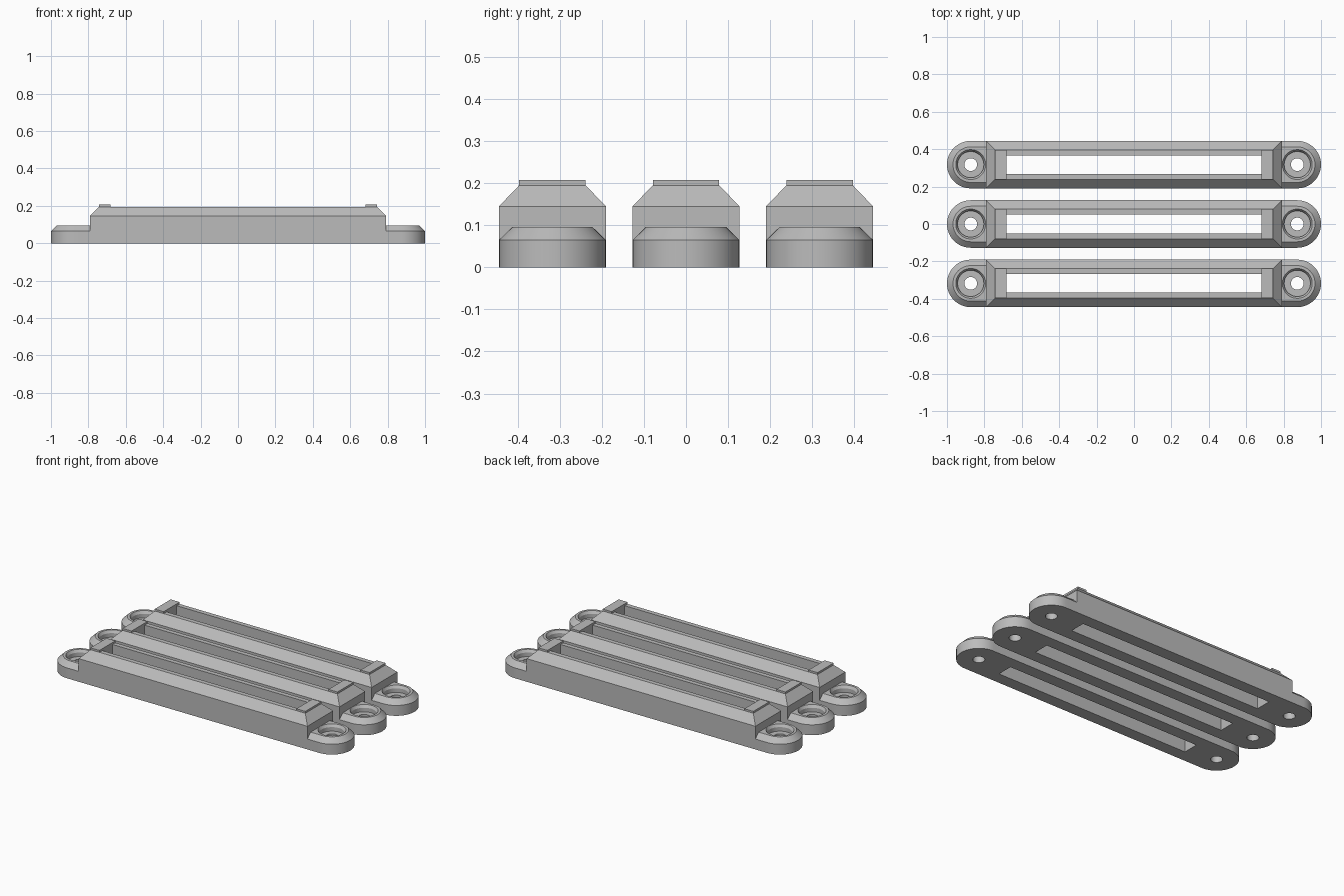
import bpy
import bmesh
from math import cos, sin, pi, radians

if "Cube" in bpy.data.objects:
    bpy.data.objects.remove(bpy.data.objects["Cube"], do_unlink=True)

GREY = (0.5, 0.5, 0.5, 1)
mat = bpy.data.materials.new("plain grey")
mat.use_nodes = True
mat.diffuse_color = GREY
mat.node_tree.nodes["Principled BSDF"].inputs["Base Color"].default_value = GREY

HALF = 0.127      # half width of a bar
BODY_X = 0.792    # half length of the raised body
PITCH = 0.3175    # spacing between bars
SEG = 24          # segments per half circle


def ring_mesh(name, loops):
    """Bridge equal-length loops into a closed ring-shaped solid."""
    bm = bmesh.new()
    rings = [[bm.verts.new(p) for p in loop] for loop in loops]
    n = len(rings[0])
    for a, b in zip(rings, rings[1:] + rings[:1]):
        for i in range(n):
            j = (i + 1) % n
            bm.faces.new((a[i], a[j], b[j], b[i]))
    bmesh.ops.recalc_face_normals(bm, faces=bm.faces)
    mesh = bpy.data.meshes.new(name)
    bm.to_mesh(mesh)
    bm.free()
    mesh.materials.append(mat)
    return mesh


def place(name, mesh, y, turn=0):
    ob = bpy.data.objects.new(name, mesh)
    bpy.context.collection.objects.link(ob)
    ob.location.y = y
    ob.rotation_euler.z = turn
    return ob


def rect(x, y, z):
    return [(x, y, z), (-x, y, z), (-x, -y, z), (x, -y, z)]


def circle(r, z):
    return [(EYE_X + r * cos(a), r * sin(a), z)
            for a in (-pi / 2 + pi * i / SEG for i in range(2 * SEG))]


def d_shape(r, z):
    """Round nose, straight sides and a flat back against the body."""
    pts = circle(r, z)[:SEG + 1]
    side, back = 4, SEG - 8
    d = EYE_X - BODY_X
    pts += [(EYE_X - d * i / side, r, z) for i in range(1, side + 1)]
    pts += [(BODY_X, r - 2 * r * i / back, z) for i in range(1, back + 1)]
    pts += [(BODY_X + d * i / side, -r, z) for i in range(1, side)]
    return pts


EYE_X = 1 - HALF

# Raised body with chamfered top and a long open slot
body = ring_mesh("slotted_body", [
    rect(BODY_X, HALF, 0), rect(BODY_X, HALF, 0.145),
    rect(0.744, 0.079, 0.195), rect(0.682, 0.05, 0.195),
    rect(0.682, 0.05, 0)])

# Rounded end pad with a stepped screw hole
pad = ring_mesh("end_pad", [
    d_shape(HALF, 0), d_shape(HALF, 0.065), d_shape(0.095, 0.096),
    circle(0.08, 0.096), circle(0.07, 0.08), circle(0.07, 0.055),
    circle(0.034, 0.055), circle(0.034, 0)])

# Low stop bar on each end of the body
bm = bmesh.new()
bmesh.ops.create_cube(bm, size=1)
bmesh.ops.scale(bm, vec=(0.062, 0.158, 0.012), verts=bm.verts)
bmesh.ops.translate(bm, vec=(0.713, 0, 0.201), verts=bm.verts)
stop = bpy.data.meshes.new("stop_bar")
bm.to_mesh(stop)
bm.free()
stop.materials.append(mat)

# Three identical bars side by side
for label, y in (("front", -PITCH), ("middle", 0), ("back", PITCH)):
    place(label + "_body", body, y)
    for side, turn in (("left", 0), ("right", pi)):
        place(f"{label}_{side}_end_pad", pad, y, turn)
        place(f"{label}_{side}_stop_bar", stop, y, turn)

# Smooth the round walls, keep the edges crisp
bpy.ops.object.select_all(action='DESELECT')
for ob in bpy.context.scene.objects:
    if ob.name.endswith("end_pad"):
        ob.select_set(True)
        bpy.context.view_layer.objects.active = ob
bpy.ops.object.shade_smooth_by_angle(angle=radians(25))
